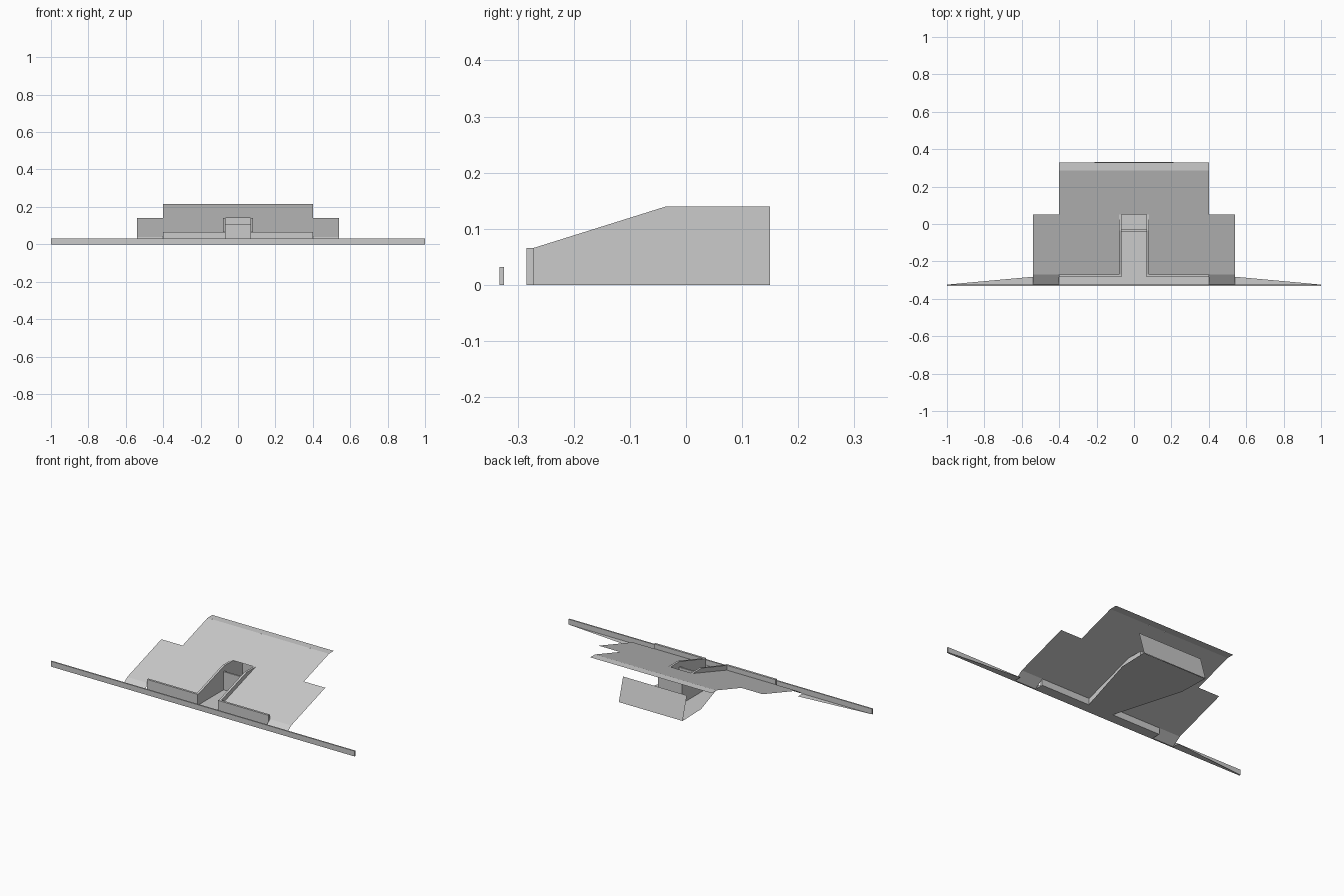
import bpy, bmesh

if "Cube" in bpy.data.objects:
    bpy.data.objects.remove(bpy.data.objects["Cube"])


def build(name, polys, mirror=False):
    """Object from a few polygons, optionally reflected across x = 0."""
    bm = bmesh.new()
    for pts in polys:
        bm.faces.new([bm.verts.new(p) for p in pts])
    if mirror:
        for pts in polys:
            bm.faces.new([bm.verts.new((-x, y, z)) for x, y, z in reversed(pts)])
    bmesh.ops.remove_doubles(bm, verts=bm.verts, dist=1e-5)
    me = bpy.data.meshes.new(name)
    bm.to_mesh(me)
    bm.free()
    ob = bpy.data.objects.new(name, me)
    bpy.context.collection.objects.link(ob)
    return ob


def prism(x0, x1, profile):
    """Closed polygons of a (y, z) profile extruded along x."""
    a = [(x0, y, z) for y, z in profile]
    b = [(x1, y, z) for y, z in profile]
    n = len(profile)
    sides = [[a[i], b[i], b[(i + 1) % n], a[(i + 1) % n]] for i in range(n)]
    return [a[::-1], b] + sides


def rect(y0, y1, z0, z1):
    return [(y0, z0), (y1, z0), (y1, z1), (y0, z1)]


def slope(y):
    return 0.14 + 0.319 * (y - 0.05)


# Sloping roof sheet, notched around the entry channel
outline = [(0.08, -0.27), (0.54, -0.27), (0.54, 0.05), (0.4, 0.05),
           (0.4, 0.285), (0, 0.285), (0, 0.05), (0.08, 0.05)]
build("roof_sheet", [[(x, y, slope(y)) for x, y in outline]], True)

# Flat lip along the high rear edge
build("rear_lip", [[(-0.4, 0.285, 0.215), (0.4, 0.285, 0.215),
                    (0.4, 0.33, 0.215), (-0.4, 0.33, 0.215)]])

# Steeper front corners of the roof
zf = slope(-0.27)
build("front_corners", [[(0.4, -0.324, 0), (0.54, -0.324, 0),
                         (0.54, -0.27, zf), (0.4, -0.27, zf)]], True)

# Long front rail and its thin tapering wings
build("front_rail", prism(-1, 1, rect(-0.332, -0.324, 0, 0.032)))
build("wing_plates", [[(0.54, -0.324, 0), (1, -0.324, 0), (0.54, -0.282, 0)]], True)

# Low walls either side of the channel mouth
build("front_walls", prism(0.067, 0.4, rect(-0.284, -0.271, 0, 0.066)), True)

# Channel side walls, stepped panel and back wall
side = [(-0.271, 0), (0.15, 0), (0.15, 0.14), (-0.035, 0.14), (-0.271, 0.066)]
build("channel_walls", prism(0.067, 0.08, side), True)
build("channel_panel", prism(-0.067, 0.067, rect(-0.04, -0.03, 0, 0.108)))
build("channel_back", prism(-0.067, 0.067, rect(0.138, 0.15, 0, 0.14)))

# Floor: entry apron and tapering base plate
build("front_apron", [[(-0.4, -0.324, 0), (0.4, -0.324, 0),
                       (0.4, -0.284, 0), (-0.4, -0.284, 0)]])
build("base_plate", [[(0, -0.284, 0), (0.078, -0.284, 0), (0.205, 0.15, 0),
                      (0.21, 0.33, 0), (0, 0.33, 0)]], True)

# Leaning rear panel rising from the base plate
build("rear_panel", [[(-0.21, 0.332, 0), (0.21, 0.332, 0),
                      (0.21, 0.292, 0.137), (-0.21, 0.292, 0.137)]])
